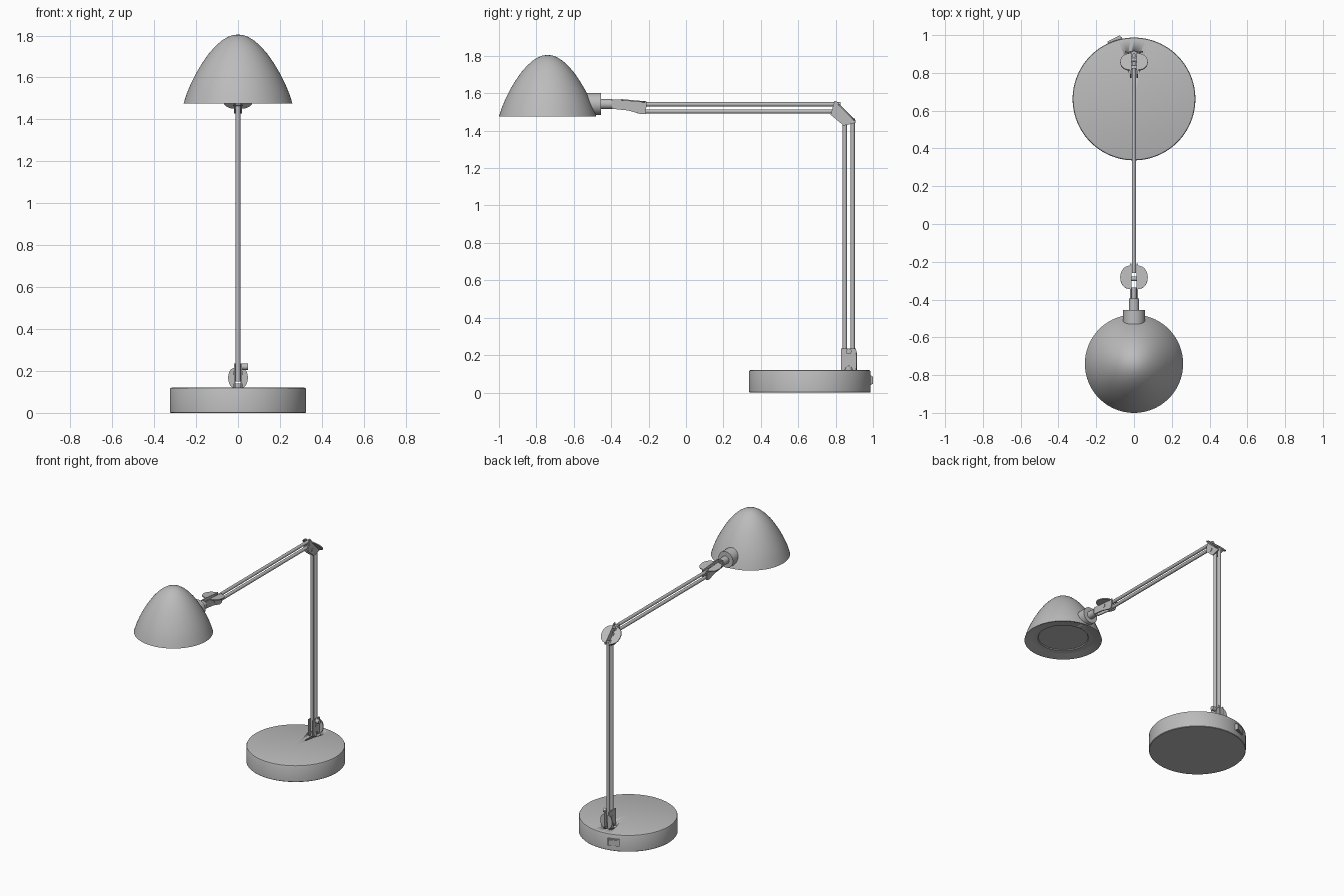
import bpy, bmesh, math
from mathutils import Vector, Matrix

if "Cube" in bpy.data.objects:
    bpy.data.objects.remove(bpy.data.objects["Cube"])

grey = bpy.data.materials.new("metal grey")
grey.diffuse_color = (0.5, 0.5, 0.5, 1)
grey.use_nodes = True
grey.node_tree.nodes["Principled BSDF"].inputs["Base Color"].default_value = grey.diffuse_color


def finish(name, bm, smooth=True):
    bmesh.ops.recalc_face_normals(bm, faces=bm.faces)
    me = bpy.data.meshes.new(name)
    bm.to_mesh(me)
    bm.free()
    me.materials.append(grey)
    ob = bpy.data.objects.new(name, me)
    bpy.context.collection.objects.link(ob)
    if smooth:
        bpy.ops.object.select_all(action='DESELECT')
        ob.select_set(True)
        bpy.context.view_layer.objects.active = ob
        bpy.ops.object.shade_smooth_by_angle(angle=math.radians(35))
    return ob


def lathe(name, profile, centre, seg=96):
    """Spin a closed (radius, z) profile, which starts and ends on the axis."""
    bm = bmesh.new()
    vs = [bm.verts.new((r, 0, z)) for r, z in profile]
    es = [bm.edges.new(p) for p in zip(vs, vs[1:])]
    bmesh.ops.spin(bm, geom=vs + es, cent=(0, 0, 0), axis=(0, 0, 1),
                   angle=math.tau, steps=seg, use_merge=False, use_duplicate=False)
    bmesh.ops.remove_doubles(bm, verts=bm.verts, dist=1e-5)
    bmesh.ops.translate(bm, verts=bm.verts, vec=centre)
    return finish(name, bm)


def rod(name, a, b, r, seg=24):
    """Solid cylinder between two points."""
    a, b = Vector(a), Vector(b)
    bm = bmesh.new()
    bmesh.ops.create_cone(bm, cap_ends=True, segments=seg, radius1=r, radius2=r,
                          depth=(b - a).length)
    rot = Vector((0, 0, 1)).rotation_difference(b - a).to_matrix().to_4x4()
    bmesh.ops.transform(bm, verts=bm.verts, matrix=Matrix.Translation((a + b) / 2) @ rot)
    return finish(name, bm)


def slab(name, pts, offset, smooth=True):
    """Flat outline thickened along an offset."""
    bm = bmesh.new()
    f = bm.faces.new([bm.verts.new(p) for p in pts])
    new = bmesh.ops.extrude_face_region(bm, geom=[f])["geom"]
    bmesh.ops.translate(bm, vec=offset,
                        verts=[v for v in new if isinstance(v, bmesh.types.BMVert)])
    return finish(name, bm, smooth)


def side_plates(name, outline):
    """Pair of bracket cheeks on either side of the rods, outline in (y, z)."""
    for s, side in ((-1, "left"), (1, "right")):
        slab(f"{name}_{side}", [(s * 0.012, y, z) for y, z in outline], (s * 0.008, 0, 0), False)


def wings(name, centre, along, normal, rx, ry):
    """Pair of rounded ears with a slot between them."""
    c, along, normal = Vector(centre), Vector(along).normalized(), Vector(normal).normalized()
    for s, side in ((-1, "left"), (1, "right")):
        pts = []
        for i in range(25):
            t = -math.pi / 2 + math.pi * i / 24
            u = 0.012 + (rx - 0.012) * max(0, math.cos(t)) ** 0.8
            pts.append(c + Vector((s * u, 0, 0)) + along * ry * math.sin(t))
        slab(f"{name}_{side}", pts, normal * 0.007)


# Base: weighted disc with softened edges and a shallow socket for the stem
base = lathe("base", [(0, 0), (0.322, 0), (0.325, 0.003), (0.325, 0.112), (0.322, 0.118),
                      (0.316, 0.12), (0, 0.12)], (0, 0.662, 0))
cutter = rod("socket_cutter", (0, 0.87, 0.108), (0, 0.87, 0.2), 0.045, 32)
cutter.hide_render = True
cutter.hide_viewport = True
hole = base.modifiers.new("socket", 'BOOLEAN')
hole.operation = 'DIFFERENCE'
hole.object = cutter
rod("turret", (0, 0.87, 0.1), (0, 0.87, 0.14), 0.022)

# Power switch on the back of the base
ang = math.radians(18)
out = Vector((-math.sin(ang), math.cos(ang), 0))
tan = Vector((math.cos(ang), math.sin(ang), 0))
mid = Vector((0, 0.662, 0.065))


def switch_block(name, w, h, r0, r1, r2):
    """Block on the base rim whose outer face slopes from r1 to r2."""
    pts = [mid + tan * a * w + out * r for a, r in ((-1, r0), (-1, r1), (1, r2), (1, r0))]
    slab(name, [p - Vector((0, 0, h)) for p in pts], (0, 0, 2 * h), False)


switch_block("switch_frame", 0.04, 0.025, 0.30, 0.333, 0.333)
switch_block("switch_rocker", 0.034, 0.02, 0.30, 0.334, 0.344)

# Stem bracket with ears, clamp knob and pivot
side_plates("stem_bracket", [(0.83, 0.115), (0.848, 0.115), (0.855, 0.135), (0.87, 0.142),
                             (0.885, 0.135), (0.892, 0.115), (0.915, 0.125), (0.915, 0.205),
                             (0.908, 0.235), (0.83, 0.235)])
wings("stem_ear", (0, 0.908, 0.167), (0, 0, 1), (0, 1, 0), 0.047, 0.048)
rod("stem_knob", (0.012, 0.87, 0.22), (0.047, 0.87, 0.22), 0.015)
rod("stem_pivot", (-0.022, 0.87, 0.19), (0.022, 0.87, 0.19), 0.01)

# Twin rods of the stem and the arm
for i, y in enumerate((0.849, 0.891)):
    rod(f"stem_rod_{i + 1}", (0, y, 0.15), (0, y, 1.465), 0.0115)
for i, z in enumerate((1.541, 1.503)):
    rod(f"arm_rod_{i + 1}", (0, -0.26, z), (0, 0.825, z), 0.0115)

# Elbow bracket set at 45 degrees
side_plates("elbow_bracket", [(0.794, 1.56), (0.806, 1.556), (0.906, 1.456), (0.905, 1.442),
                              (0.843, 1.427), (0.773, 1.485)])
wings("elbow_ear", (0, 0.855, 1.495), (0, 1, -1), (0, 1, 1), 0.073, 0.062)
rod("elbow_pivot", (-0.023, 0.826, 1.477), (0.023, 0.826, 1.477), 0.012)

# Wrist bracket between arm and lamp head
side_plates("wrist_bracket", [(-0.395, 1.567), (-0.34, 1.567), (-0.21, 1.557), (-0.215, 1.49),
                              (-0.24, 1.488), (-0.31, 1.508), (-0.395, 1.517)])
wings("wrist_ear", (0, -0.283, 1.556), (0, 1, -0.09), (0, 0.09, 1), 0.073, 0.063)
rod("wrist_pivot", (-0.023, -0.29, 1.535), (0.023, -0.29, 1.535), 0.012)
rod("wrist_tongue", (0, -0.41, 1.542), (0, -0.335, 1.542), 0.0125)

# Lamp holder behind the shade
rod("holder_neck", (0, -0.47, 1.542), (0, -0.395, 1.542), 0.027, 32)
rod("holder", (0, -0.56, 1.543), (0, -0.455, 1.543), 0.058, 48)

# Shade: rounded dome with a lip and a recessed diffuser underneath
lathe("shade", [(0, 1.805), (0.025, 1.802), (0.05, 1.793), (0.08, 1.774), (0.11, 1.747),
                (0.14, 1.713), (0.17, 1.670), (0.20, 1.620), (0.225, 1.570), (0.245, 1.522),
                (0.26, 1.475), (0.252, 1.475), (0.215, 1.492), (0.17, 1.492),
                (0.166, 1.498), (0, 1.498)], (0, -0.74, 0))
